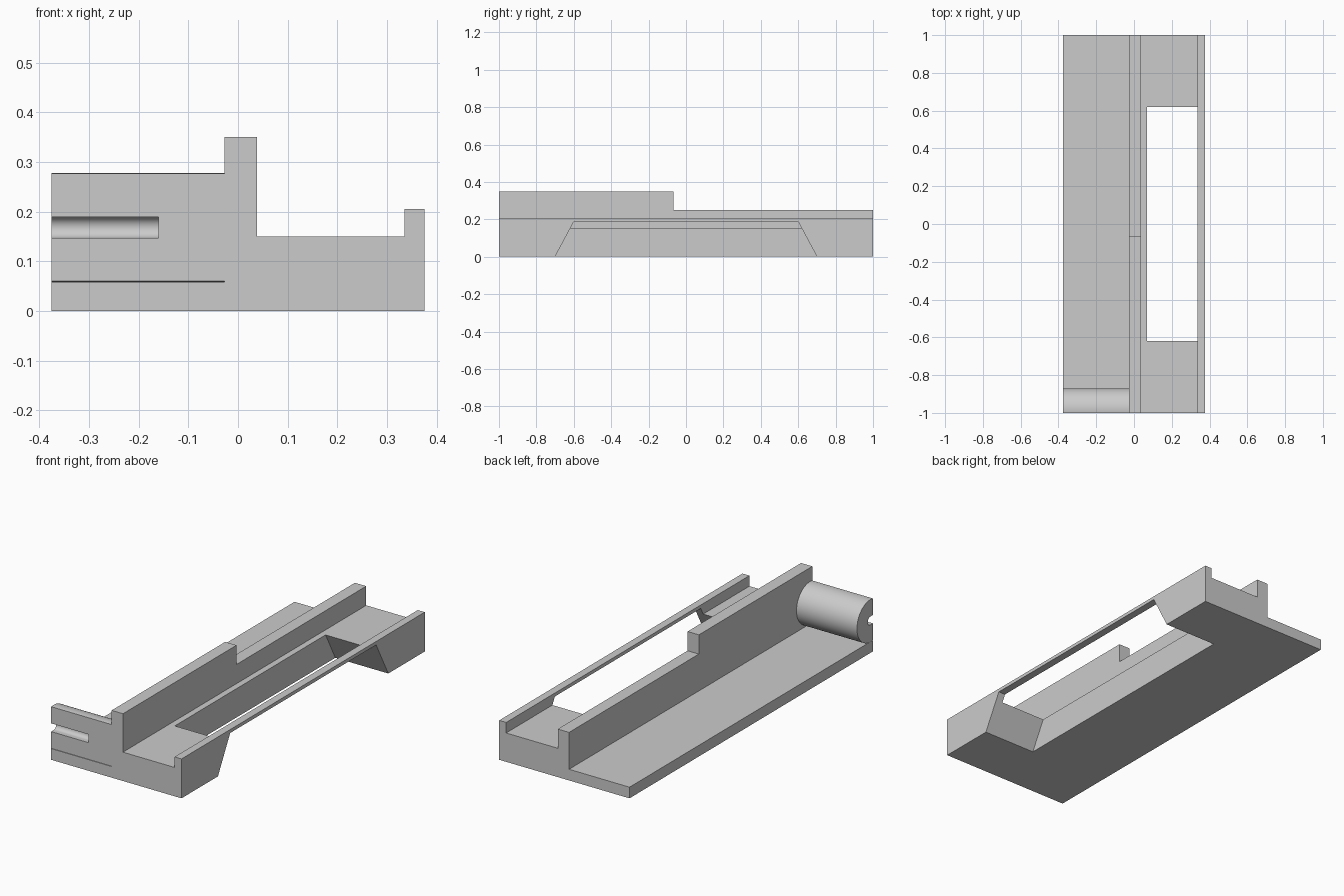
import bpy, bmesh, math
from mathutils import Vector

cube = bpy.data.objects.get("Cube")
if cube:
    bpy.data.objects.remove(cube, do_unlink=True)

grey = bpy.data.materials.new("plain_grey")
grey.use_nodes = True
grey.diffuse_color = (0.6, 0.6, 0.6, 1)
grey.node_tree.nodes["Principled BSDF"].inputs["Base Color"].default_value = (0.6, 0.6, 0.6, 1)


def prism(name, outline, axis, start, end):
    """Extrude an outline along x (points are y, z) or along y (points are x, z)."""
    bm = bmesh.new()
    place = (lambda a, b: (start, a, b)) if axis == "x" else (lambda a, b: (a, start, b))
    face = bm.faces.new([bm.verts.new(place(a, b)) for a, b in outline])
    grown = bmesh.ops.extrude_face_region(bm, geom=[face])
    step = Vector((end - start, 0, 0) if axis == "x" else (0, end - start, 0))
    moved = [v for v in grown["geom"] if isinstance(v, bmesh.types.BMVert)]
    bmesh.ops.translate(bm, verts=moved, vec=step)
    bmesh.ops.recalc_face_normals(bm, faces=bm.faces)
    mesh = bpy.data.meshes.new(name)
    bm.to_mesh(mesh)
    bm.free()
    mesh.materials.append(grey)
    obj = bpy.data.objects.new(name, mesh)
    bpy.context.collection.objects.link(obj)
    return obj


def activate(obj):
    bpy.ops.object.select_all(action="DESELECT")
    obj.select_set(True)
    bpy.context.view_layer.objects.active = obj


def cut(obj, cutter):
    cutter.hide_render = True
    mod = obj.modifiers.new("cut", "BOOLEAN")
    mod.operation, mod.solver, mod.object = "DIFFERENCE", "EXACT", cutter
    activate(obj)
    bpy.ops.object.modifier_apply(modifier=mod.name)
    bpy.data.objects.remove(cutter, do_unlink=True)


def arc(cy, cz, radius, first, last, count):
    angles = [math.radians(first + (last - first) * i / count) for i in range(count + 1)]
    return [(cy + radius * math.cos(a), cz + radius * math.sin(a)) for a in angles]


# Long body: low floor, dividing wall, raised floor and outer rail
half, floor, deck = 0.375, 0.058, 0.15
wall_in, wall_out, rail = -0.027, 0.038, 0.335
body = prism("body", [(-half, 0), (half, 0), (half, 0.205), (rail, 0.205),
                      (rail, deck), (wall_out, deck), (wall_out, 0.35),
                      (wall_in, 0.35), (wall_in, floor), (-half, floor)], "y", -1, 1)

# Lower back portion of the dividing wall
cut(body, prism("wall_step", [(-0.1, 0.25), (0.1, 0.25), (0.1, 0.5), (-0.1, 0.5)],
                "y", -0.067, 1.1))

# Sloped-end opening through the raised floor, passing under the rail
cut(body, prism("window", [(-0.727, -0.05), (0.727, -0.05), (0.6, 0.187), (-0.6, 0.187)],
                "x", 0.07, 0.5))

# Round barrel at the front, flattened on its front face
cy, cz, radius = -0.98, 0.168, 0.11
edge = 180 - math.degrees(math.acos(0.02 / radius))
barrel = prism("barrel", arc(cy, cz, radius, -edge, edge, 48), "x", -half, wall_in)

# Round-bottomed slot in the barrel
cut(barrel, prism("slot", [(-1.1, cz - 0.0215)] + arc(cy, cz, 0.0215, -90, 90, 20)
                  + [(-1.1, cz + 0.0215)], "x", -0.5, -0.16))
activate(barrel)
bpy.ops.object.shade_smooth_by_angle(angle=math.radians(30))
